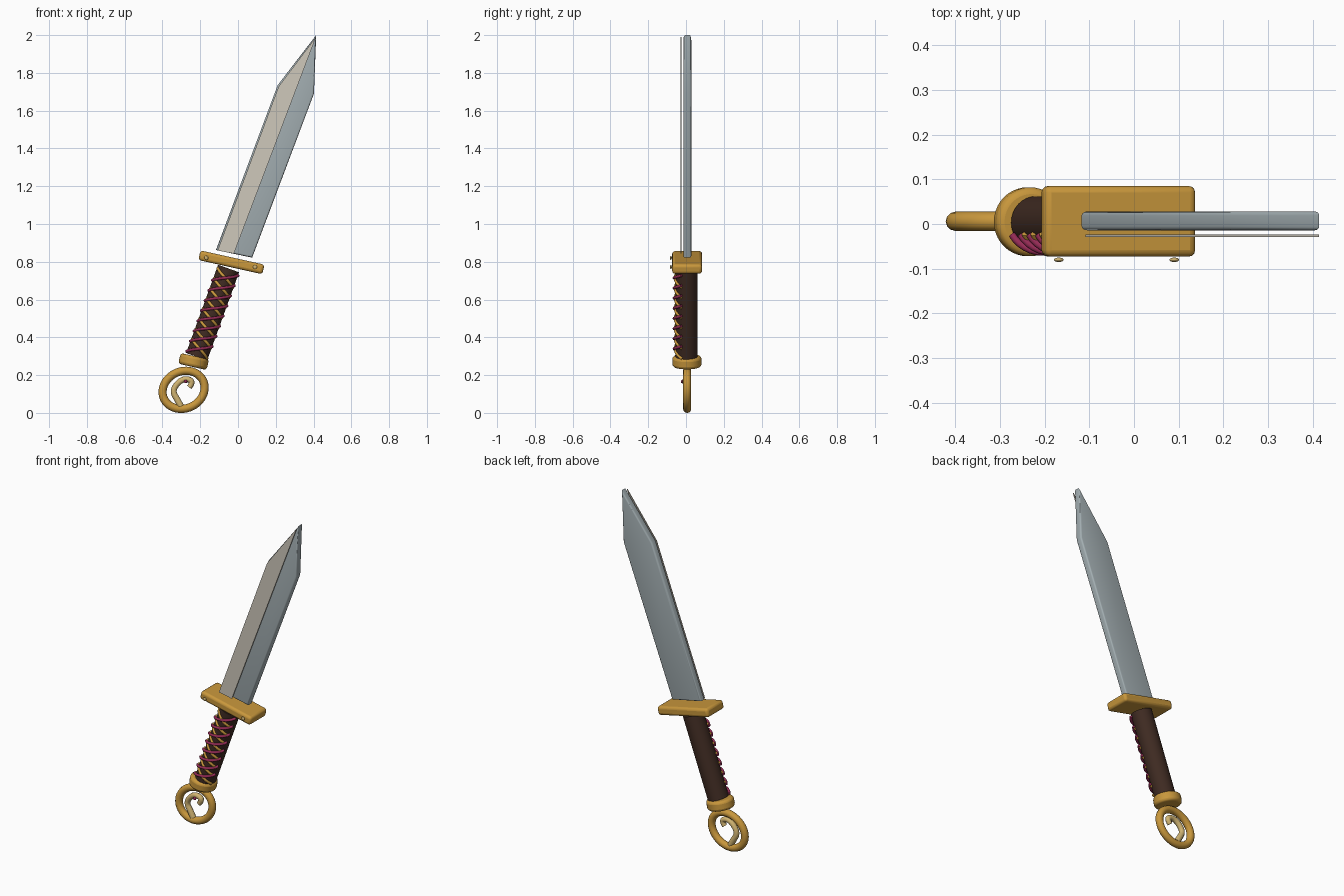
import bpy, bmesh, math
from mathutils import Vector

if "Cube" in bpy.data.objects:
    bpy.data.objects.remove(bpy.data.objects["Cube"])


def material(name, rgb):
    m = bpy.data.materials.new(name)
    m.diffuse_color = (*rgb, 1)
    m.use_nodes = True
    m.node_tree.nodes["Principled BSDF"].inputs["Base Color"].default_value = m.diffuse_color
    return m


GOLD = material("gold", (0.58, 0.31, 0.045))
PALE_GOLD = material("pale gold", (0.64, 0.46, 0.17))
STEEL = material("blue grey steel", (0.37, 0.43, 0.45))
IVORY = material("warm silver", (0.62, 0.58, 0.50))
BROWN = material("dark brown leather", (0.05, 0.024, 0.016))
CRIMSON = material("crimson cord", (0.31, 0.025, 0.095))

TILT = math.radians(19.9)          # lean of grip
GUARD_TILT = math.radians(12.5)    # lean of guard and collar
AXIS = Vector((math.sin(TILT), 0, math.cos(TILT)))
ACROSS = Vector((math.cos(TILT), 0, -math.sin(TILT)))
GRIP_BASE = Vector((-0.219, 0.003, 0.297))
GRIP_LEN = 0.497
GRIP_R = 0.059


def finish(ob, name, mat, angle=35):
    ob.name = name
    ob.data.materials.clear()
    ob.data.materials.append(mat)
    bpy.ops.object.select_all(action='DESELECT')
    ob.select_set(True)
    bpy.context.view_layer.objects.active = ob
    bpy.ops.object.shade_smooth_by_angle(angle=math.radians(angle))
    return ob


def bevel(ob, width, segments):
    mod = ob.modifiers.new("bevel", 'BEVEL')
    mod.width, mod.segments = width, segments
    mod.limit_method = 'ANGLE'
    mod.angle_limit = math.radians(50)


def slab(name, outline, y0, y1, mat, round_rim=0):
    """Flat plate from an x-z outline, with optional rounded front and back rims."""
    bm = bmesh.new()
    face = bm.faces.new([bm.verts.new((x, y0, z)) for x, z in outline])
    ext = bmesh.ops.extrude_face_region(bm, geom=[face])['geom']
    bmesh.ops.translate(bm, vec=(0, y1 - y0, 0),
                        verts=[v for v in ext if isinstance(v, bmesh.types.BMVert)])
    # make sure both caps exist
    for y in (y0, y1):
        if not any(all(abs(v.co.y - y) < 1e-6 for v in f.verts) for f in bm.faces):
            rim = [e for e in bm.edges if all(abs(v.co.y - y) < 1e-6 for v in e.verts)]
            bmesh.ops.contextual_create(bm, geom=rim)
    if round_rim:
        rims = [e for e in bm.edges if abs(e.verts[0].co.y - e.verts[1].co.y) < 1e-6]
        bmesh.ops.bevel(bm, geom=rims, offset=round_rim, segments=3,
                        profile=0.5, affect='EDGES')
    bmesh.ops.recalc_face_normals(bm, faces=bm.faces)
    me = bpy.data.meshes.new(name)
    bm.to_mesh(me)
    bm.free()
    ob = bpy.data.objects.new(name, me)
    bpy.context.collection.objects.link(ob)
    return finish(ob, name, mat)


def tube(name, paths, radius, mat, cyclic=False, kind='POLY', sides=2):
    """Round tubes along one or more point paths; each point may carry a thickness."""
    cu = bpy.data.curves.new(name, 'CURVE')
    cu.dimensions = '3D'
    cu.bevel_depth = radius
    cu.bevel_resolution = sides
    cu.use_fill_caps = True
    for pts in paths:
        sp = cu.splines.new(kind)
        sp.points.add(len(pts) - 1)
        for p, q in zip(sp.points, pts):
            p.co = (q[0], q[1], q[2], 1)
            p.radius = q[3] if len(q) > 3 else 1
        sp.use_cyclic_u = cyclic
        if kind == 'NURBS':
            sp.order_u = 3
            sp.use_endpoint_u = True
            sp.resolution_u = 6
    ob = bpy.data.objects.new(name, cu)
    bpy.context.collection.objects.link(ob)
    bpy.ops.object.select_all(action='DESELECT')
    ob.select_set(True)
    bpy.context.view_layer.objects.active = ob
    bpy.ops.object.convert(target='MESH')
    return finish(bpy.context.view_layer.objects.active, name, mat, 50)


# Blade body and the pale bevel plate on its front left half
slab("blade", [(-0.117, 0.862), (0.075, 0.822), (0.402, 1.69), (0.414, 2.0), (0.21, 1.735)],
     -0.014, 0.028, STEEL, 0.009)
slab("blade_front_plate", [(-0.108, 0.86), (-0.022, 0.843), (0.413, 1.99), (0.215, 1.728)],
     -0.029, -0.023, IVORY)

# Cross guard
bpy.ops.mesh.primitive_cube_add(size=1, location=(-0.035, 0.006, 0.797),
                                rotation=(0, GUARD_TILT, 0))
guard = bpy.context.object
guard.scale = (0.347, 0.158, 0.052)
bpy.ops.object.transform_apply(location=False, rotation=False, scale=True)
bevel(guard, 0.015, 3)
finish(guard, "guard", GOLD)

# Guard rivets
for side, (x, z) in (("left", (-0.168, 0.821)), ("right", (0.09, 0.772))):
    bpy.ops.mesh.primitive_uv_sphere_add(segments=16, ring_count=8, radius=0.011,
                                         location=(x, -0.080, z))
    rivet = bpy.context.object
    rivet.scale.y = 0.45
    finish(rivet, "guard_rivet_" + side, PALE_GOLD, 60)

# Grip
bpy.ops.mesh.primitive_cylinder_add(vertices=32, radius=GRIP_R, depth=GRIP_LEN,
                                    location=GRIP_BASE + AXIS * GRIP_LEN / 2,
                                    rotation=(0, TILT, 0))
finish(bpy.context.object, "grip", BROWN)

# Criss-cross cords over the front of the grip
def strands(rise, radius, count=8):
    paths = []
    for i in range(count):
        mid = 0.045 + i * 0.057
        path = []
        for k in range(13):
            u = -1 + k / 6
            a = math.radians(66) * u
            p = (GRIP_BASE + AXIS * (mid + rise * u)
                 + ACROSS * math.sin(a) * radius + Vector((0, -math.cos(a) * radius, 0)))
            path.append(tuple(p))
        paths.append(path)
    return paths


tube("gold_cord", strands(-0.036, GRIP_R + 0.001), 0.008, GOLD)
tube("crimson_cord", strands(0.036, GRIP_R + 0.007), 0.008, CRIMSON)

# Collar at the foot of the grip
bpy.ops.mesh.primitive_cylinder_add(vertices=40, radius=0.077, depth=0.058,
                                    location=(-0.235, 0.005, 0.272),
                                    rotation=(0, GUARD_TILT, 0))
collar = bpy.context.object
bevel(collar, 0.015, 3)
finish(collar, "collar", GOLD)

# Pommel ring, slightly oval
ring = []
c, s = math.cos(math.radians(25)), math.sin(math.radians(25))
for k in range(48):
    t = math.tau * k / 48
    u, v = 0.114 * math.cos(t), 0.098 * math.sin(t)
    ring.append((-0.288 + u * c - v * s, 0.006, 0.122 + u * s + v * c))
tube("pommel_ring", [ring], 0.0215, GOLD, cyclic=True, sides=4)

# Curl inside the ring with a small bead
tube("pommel_curl", [[(-0.303, 0.004, 0.035, 1.1), (-0.318, 0.004, 0.065, 1.1),
                      (-0.348, 0.002, 0.115, 1.0), (-0.315, 0.0, 0.165, 1.0),
                      (-0.275, -0.002, 0.183, 1.0), (-0.235, -0.002, 0.165, 1.0),
                      (-0.258, -0.002, 0.135, 0.9)]],
     0.016, PALE_GOLD, kind='NURBS', sides=3)
bpy.ops.mesh.primitive_uv_sphere_add(segments=12, ring_count=8, radius=0.009,
                                     location=(-0.277, -0.019, 0.166))
finish(bpy.context.object, "curl_bead", CRIMSON, 60)
